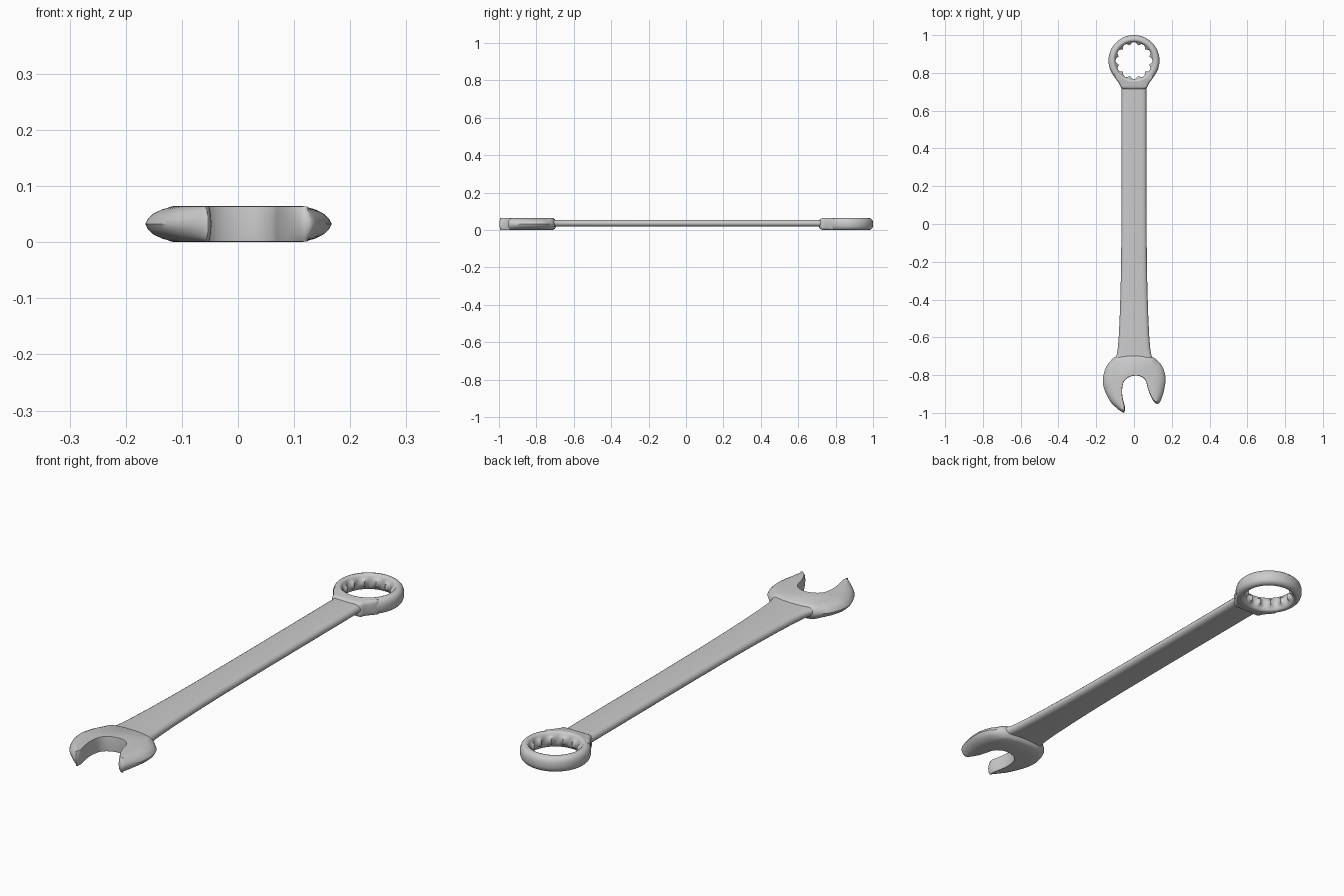
import bpy, bmesh, math
from mathutils import Vector

if "Cube" in bpy.data.objects:
    bpy.data.objects.remove(bpy.data.objects["Cube"])

MID = 0.0325  # mid height of the whole tool


def finish(name, bm, angle=40):
    bmesh.ops.recalc_face_normals(bm, faces=bm.faces)
    me = bpy.data.meshes.new(name)
    bm.to_mesh(me)
    bm.free()
    ob = bpy.data.objects.new(name, me)
    bpy.context.collection.objects.link(ob)
    bpy.ops.object.select_all(action='DESELECT')
    ob.select_set(True)
    bpy.context.view_layer.objects.active = ob
    bpy.ops.object.shade_smooth_by_angle(angle=math.radians(angle))
    return ob


def bridge(bm, loops, closed=False):
    n = len(loops[0])
    pairs = list(zip(loops, loops[1:])) + ([(loops[-1], loops[0])] if closed else [])
    for a, b in pairs:
        for i in range(n):
            j = (i + 1) % n
            bm.faces.new((a[i], a[j], b[j], b[i]))


def spline(points, steps):
    # closed Catmull-Rom curve through (x, y, rounding weight)
    p = [Vector(q) for q in points]
    n, out = len(p), []
    for i in range(n):
        a, b, c, d = (p[(i + k) % n] for k in (-1, 0, 1, 2))
        for s in range(steps):
            t = s / steps
            out.append(0.5 * (2 * b + (c - a) * t + (2 * a - 5 * b + 4 * c - d) * t * t
                              + (3 * b - a - 3 * c + d) * t ** 3))
    return out


def rounded_plate(name, points, profile, steps=4):
    # stacked copies of a counter-clockwise outline, each inset by profile * weight
    pts = spline(points, steps)
    n = len(pts)
    bm = bmesh.new()
    loops = []
    for inset, z in profile:
        loop = []
        for i, q in enumerate(pts):
            t = (pts[(i + 1) % n] - pts[i - 1]).xy.normalized()
            d = inset * max(q.z, 0)
            loop.append(bm.verts.new((q.x - t.y * d, q.y + t.x * d, z)))
        loops.append(loop)
    bridge(bm, loops)
    bm.faces.new(loops[0])
    bm.faces.new(loops[-1])
    return finish(name, bm)


def mirrored(half):
    # half profile (inset, height above middle), outermost first
    low = [(i, MID - h) for i, h in reversed(half)]
    return low + [(i, MID + h) for i, h in half if h > 0]


# Open jaw head, counter-clockwise from the left of the neck
jaw = [(-.098, -.703, .5), (-.128, -.730, .8), (-.150, -.762, 1), (-.165, -.820, 1),
       (-.158, -.873, 1), (-.127, -.937, .7), (-.090, -.976, .45), (-.060, -.997, .25),
       (-.050, -.994, .15), (-.048, -.968, .08), (-.059, -.925, .04), (-.063, -.880, .03),
       (-.053, -.833, .03), (-.020, -.808, .03), (.026, -.804, .03), (.060, -.827, .03),
       (.074, -.873, .03), (.088, -.910, .05), (.105, -.941, .15), (.122, -.952, .3),
       (.138, -.942, .5), (.157, -.889, .8), (.167, -.820, 1), (.154, -.762, 1),
       (.130, -.730, .8), (.100, -.705, .5), (.050, -.693, .4), (0, -.690, .4),
       (-.050, -.692, .4)]
rounded_plate("open_jaw", jaw, mirrored(
    [(0, 0), (.005, .010), (.015, .019), (.030, .026), (.048, .031)]))

# Handle: rounded flat bar, slightly wider towards the jaw
stations = [(-.712, .100), (-.695, .092), (-.66, .086), (-.60, .081), (-.50, .076),
            (-.35, .071), (-.20, .068), (.10, .066), (.45, .066), (.735, .066)]
bm = bmesh.new()
loops = []
for y, hw in stations:
    loop = []
    for side in (1, -1):
        for k in range(9):
            a = side and math.radians(-90 + 22.5 * k)
            x = side * (hw - .024 + .024 * math.cos(a))
            loop.append(bm.verts.new((x, y, MID + .004 + side * .0185 * math.sin(a))))
    loops.append(loop)
bridge(bm, loops)
bm.faces.new(loops[0])
bm.faces.new(loops[-1])
finish("handle", bm)

# Ring with a twelve-point bore: (radius, z, tooth depth)
ring = [(.106, .001, 0), (.101, .008, 0), (.099, .015, .003), (.098, .021, .015),
        (.098, .044, .015), (.099, .050, .003), (.101, .057, 0), (.106, .064, 0),
        (.114, .065, 0), (.124, .062, 0), (.131, .055, 0), (.135, .043, 0),
        (.135, .022, 0), (.131, .010, 0), (.124, .003, 0), (.114, .000, 0)]
bm = bmesh.new()
loops = []
for r, z, depth in ring:
    loop = []
    for i in range(96):
        a = math.tau * i / 96
        rr = r - depth * (1 - abs(math.cos(6 * a)))
        loop.append(bm.verts.new((rr * math.sin(a), .865 + rr * math.cos(a), z)))
    loops.append(loop)
bridge(bm, loops, closed=True)
finish("ring", bm, 50)

# Flared neck between ring and handle
neck = [(-.064, .718, .6), (-.030, .712, 1), (.030, .712, 1), (.064, .718, .6),
        (.078, .742, .6), (.104, .782, .3), (.090, .790, 0), (.065, .768, 0),
        (.035, .754, 0), (0, .750, 0), (-.035, .754, 0), (-.065, .768, 0),
        (-.090, .790, 0), (-.104, .782, .3), (-.078, .742, .6)]
rounded_plate("ring_neck", neck, mirrored(
    [(0, 0), (0, .016), (.003, .023), (.009, .028), (.018, .031)]))
